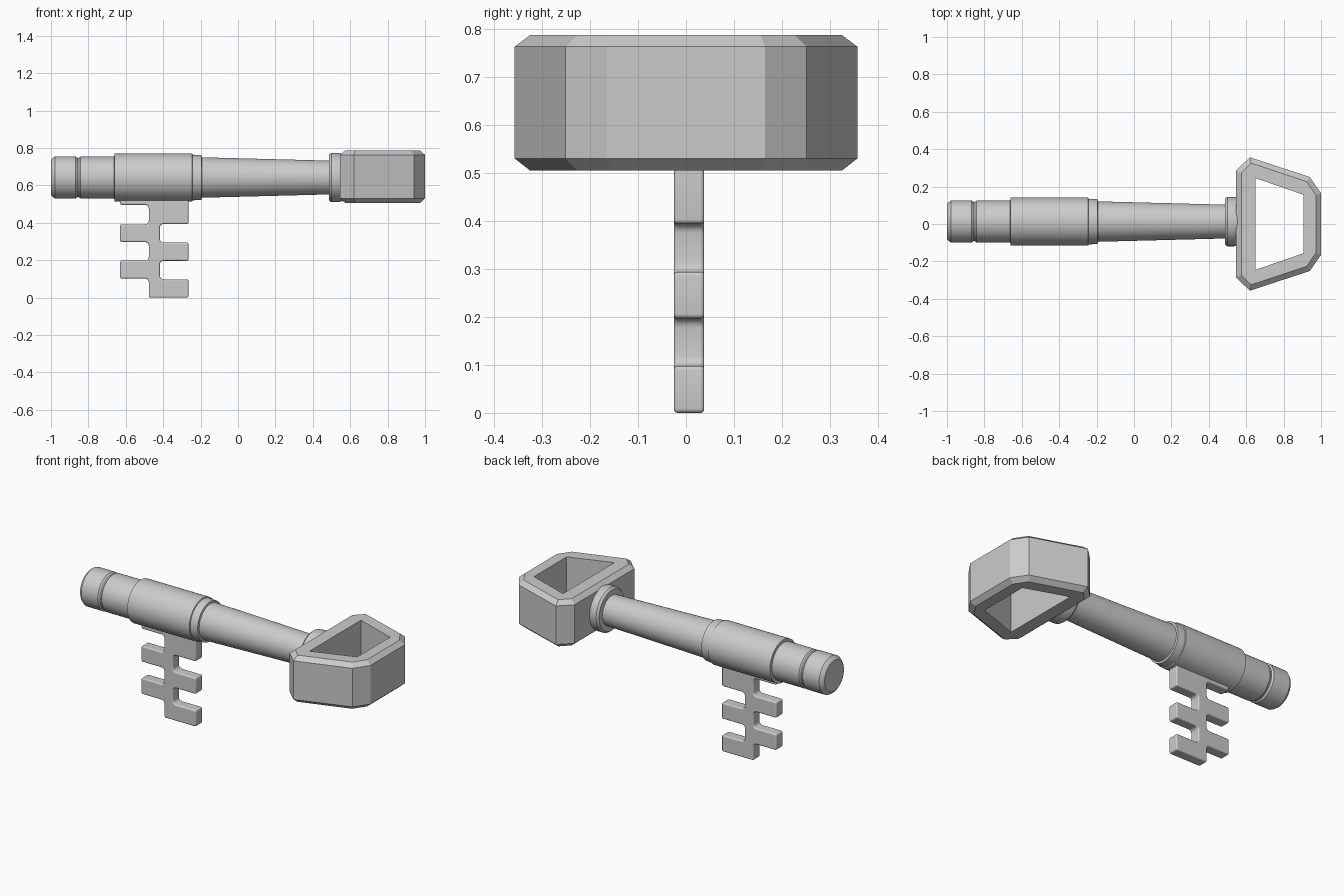
import bpy, bmesh, math
from mathutils import Vector

if "Cube" in bpy.data.objects:
    bpy.data.objects.remove(bpy.data.objects["Cube"])

AY, AZ = 0.013, 0.642   # shaft axis


def finish(bm, name, smooth=None):
    bmesh.ops.recalc_face_normals(bm, faces=bm.faces[:])
    me = bpy.data.meshes.new(name)
    bm.to_mesh(me)
    bm.free()
    ob = bpy.data.objects.new(name, me)
    bpy.context.collection.objects.link(ob)
    if smooth:
        bpy.ops.object.select_all(action='DESELECT')
        ob.select_set(True)
        bpy.context.view_layer.objects.active = ob
        bpy.ops.object.shade_smooth_by_angle(angle=math.radians(smooth))
    return ob


def turned(name, profile, n=48):
    """Solid of revolution round the shaft axis from (x, radius) points."""
    bm = bmesh.new()
    rings = []
    for x, r in profile:
        rings.append([bm.verts.new((x, AY + r * math.cos(2 * math.pi * i / n),
                                    AZ + r * math.sin(2 * math.pi * i / n))) for i in range(n)])
    for a, b in zip(rings, rings[1:]):
        for i in range(n):
            j = (i + 1) % n
            bm.faces.new((a[i], a[j], b[j], b[i]))
    bm.faces.new(rings[0])
    bm.faces.new(rings[-1])
    return finish(bm, name, 30)


# shaft with grooved tip, sleeve step and long taper
turned("shaft", [(-1.0, 0.092), (-0.993, 0.102), (-0.978, 0.113), (-0.868, 0.113),
                 (-0.858, 0.105), (-0.85, 0.105), (-0.842, 0.112), (-0.662, 0.112),
                 (-0.66, 0.128), (-0.245, 0.128), (-0.243, 0.122), (-0.195, 0.12),
                 (-0.193, 0.108), (0.5, 0.09)])

# collar between shaft and bow
turned("collar", [(0.486, 0.09), (0.486, 0.122), (0.499, 0.132), (0.535, 0.132), (0.575, 0.122)])

# bow: chamfered loop with a sharp trapezoid hole
half = [(0.545, 0.285), (0.62, 0.357), (0.94, 0.251), (1.0, 0.165)]
outer = half + [(x, -y) for x, y in reversed(half)]
inset_half = [(0.574, 0.272), (0.626, 0.325), (0.923, 0.227), (0.972, 0.155)]
inset = inset_half + [(x, -y) for x, y in reversed(inset_half)]
hole_half = [(0.65, 0.245), (0.65, 0.245), (0.907, 0.156), (0.907, 0.156)]
hole = hole_half + [(x, -y) for x, y in reversed(hole_half)]
bm = bmesh.new()
loops = [(hole, 0.505), (inset, 0.505), (outer, 0.53), (outer, 0.763), (inset, 0.787), (hole, 0.787)]
rings = [[bm.verts.new((x, y, z)) for x, y in pts] for pts, z in loops]
for k in range(len(rings)):
    a, b = rings[k], rings[(k + 1) % len(rings)]
    for i in range(8):
        j = (i + 1) % 8
        bm.faces.new((a[i], a[j], b[j], b[i]))
bmesh.ops.remove_doubles(bm, verts=bm.verts[:], dist=0.0005)
bmesh.ops.dissolve_degenerate(bm, edges=bm.edges[:], dist=0.0001)
finish(bm, "bow")

# bit: toothed plate hanging from the sleeve
L, R, S0, S1 = -0.63, -0.265, -0.477, -0.418
outline = [(S0, 0.0), (R, 0.0), (R, 0.098), (S1, 0.098), (S1, 0.197), (R, 0.197), (R, 0.294),
           (S1, 0.294), (S1, 0.394), (R, 0.394), (R, 0.56), (L, 0.56), (L, 0.496), (S0, 0.496),
           (S0, 0.392), (L, 0.392), (L, 0.297), (S0, 0.297), (S0, 0.198), (L, 0.198),
           (L, 0.102), (S0, 0.102)]


def rounded(pts, r_in, r_out, seg=4):
    """Round polygon corners, with a larger radius on the inner ones."""
    out = []
    for i, p in enumerate(pts):
        p, a, b = Vector(p), Vector(pts[i - 1]), Vector(pts[(i + 1) % len(pts)])
        u, v = (a - p).normalized(), (b - p).normalized()
        convex = (-u).x * v.y - (-u).y * v.x > 0
        r = r_out if convex else r_in
        for s in range(seg + 1):
            t = s / seg * math.pi / 2
            out.append(p + u * r * (1 - math.sin(t)) + v * r * (1 - math.cos(t)))
    return out


bm = bmesh.new()
face = bm.faces.new([bm.verts.new((p.x, -0.025, p.y)) for p in rounded(outline, 0.02, 0.009)])
ext = bmesh.ops.extrude_face_region(bm, geom=[face])
bmesh.ops.translate(bm, vec=(0, 0.063, 0),
                    verts=[g for g in ext['geom'] if isinstance(g, bmesh.types.BMVert)])
bit = finish(bm, "bit", 40)
bev = bit.modifiers.new("soft_edges", 'BEVEL')
bev.width = 0.007
bev.segments = 3
bev.limit_method = 'ANGLE'
bev.angle_limit = math.radians(60)
